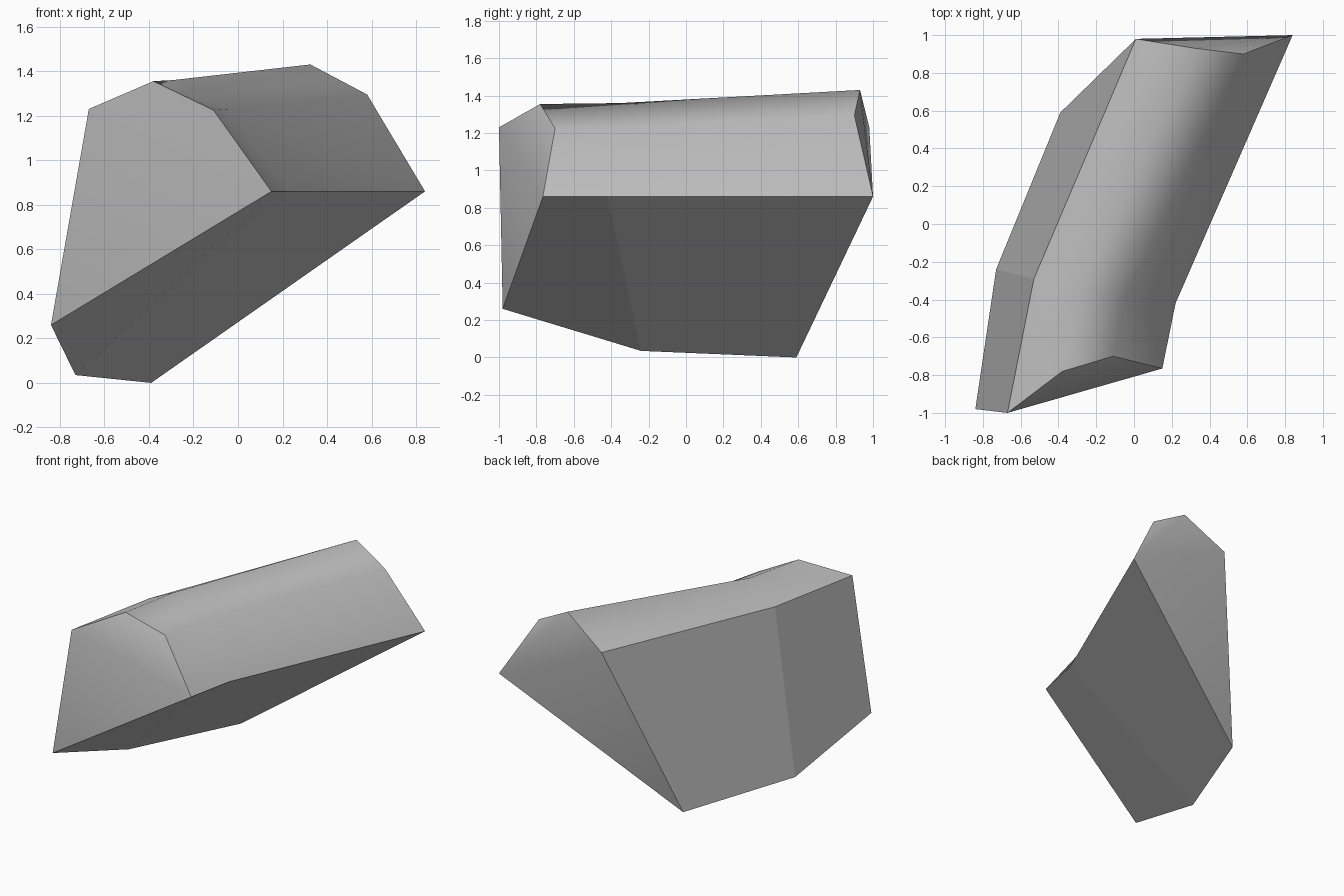
import bpy, bmesh

if "Cube" in bpy.data.objects:
    bpy.data.objects.remove(bpy.data.objects["Cube"])

# Single stone grey
grey = bpy.data.materials.new("stone grey")
grey.diffuse_color = (0.5, 0.5, 0.5, 1)
grey.use_nodes = True
grey.node_tree.nodes["Principled BSDF"].inputs["Base Color"].default_value = grey.diffuse_color

# Cross-sections, each: keel, left brow, ridge, shoulder, right lip
front = [(-.84, -.98, .26), (-.67, -1, 1.23), (-.38, -.78, 1.355),
         (-.11, -.70, 1.225), (.15, -.765, .86)]
middle = [(-.73, -.24, .035), (-.53, -.29, 1.23), (-.29, -.35, 1.36),
          (-.04, -.38, 1.23), (.22, -.42, .86)]
back = [(-.39, .59, 0), (.01, .98, 1.23), (.325, .93, 1.43),
        (.58, .90, 1.295), (.84, 1, .86)]

bm = bmesh.new()
rings = [[bm.verts.new(p) for p in ring] for ring in (front, middle, back)]

# Long sides: the three upper strips are rounded, the others flat
for a, b in zip(rings, rings[1:]):
    for i in range(5):
        j = (i + 1) % 5
        face = bm.faces.new((a[i], a[j], b[j], b[i]))
        face.smooth = i in (1, 2, 3)

# Dished ends, fanned from the right lip
for ring in (rings[0], rings[-1]):
    for i in range(3):
        face = bm.faces.new((ring[4], ring[i], ring[i + 1]))
        face.smooth = True
    for i in range(5):
        bm.edges.get((ring[i], ring[(i + 1) % 5])).smooth = False

bmesh.ops.recalc_face_normals(bm, faces=bm.faces)
mesh = bpy.data.meshes.new("rock")
bm.to_mesh(mesh)
bm.free()
mesh.materials.append(grey)
rock = bpy.data.objects.new("rock", mesh)
bpy.context.collection.objects.link(rock)
